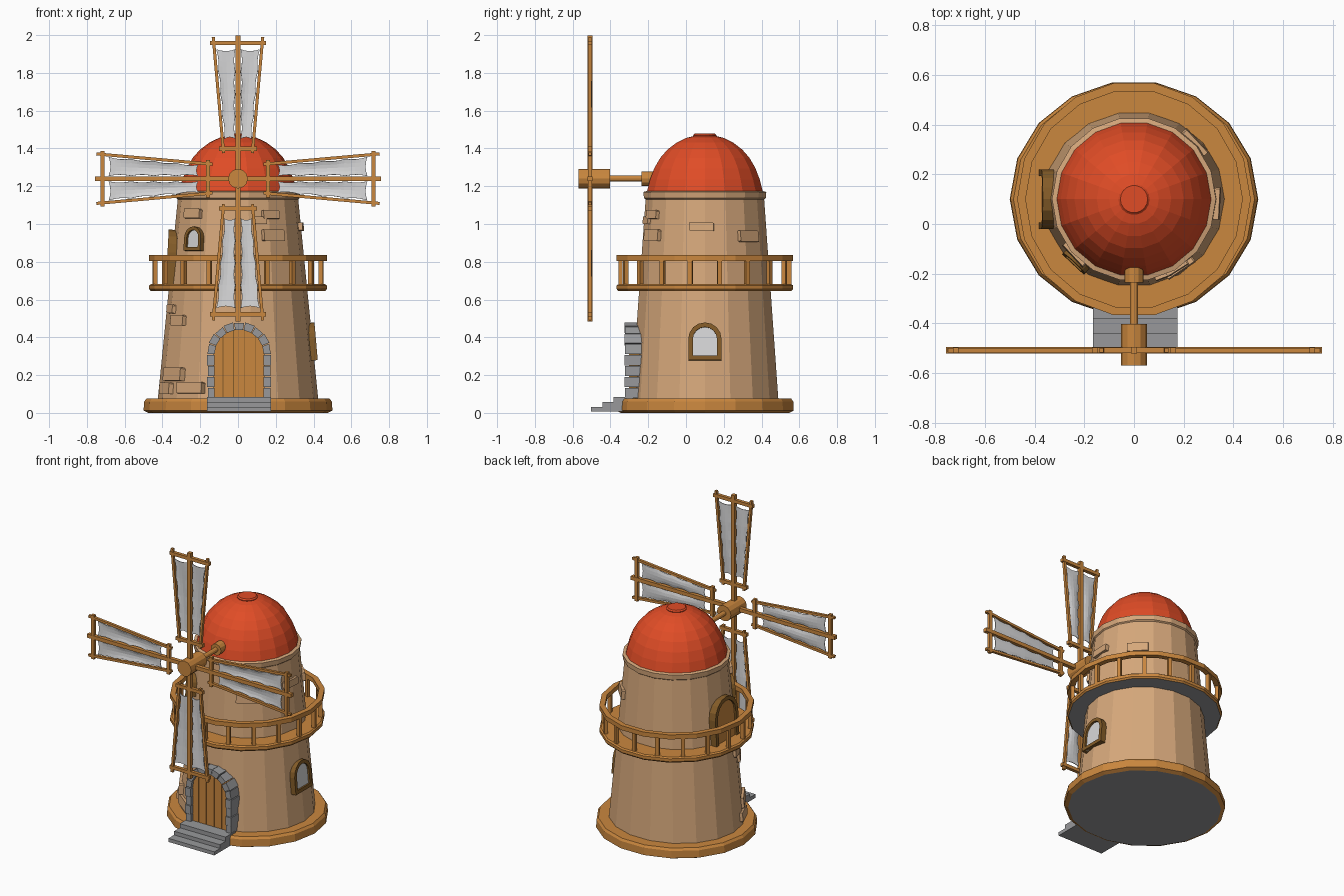
import bpy, bmesh, math
from math import sin, cos, pi, radians
from mathutils import Matrix, Vector

if "Cube" in bpy.data.objects:
    bpy.data.objects.remove(bpy.data.objects["Cube"])

CY = 0.1          # tower axis in y
N = 18            # tower sides


def material(name, rgb):
    m = bpy.data.materials.new(name)
    lin = [(c / 255 / 12.92) if c < 10 else ((c / 255 + 0.055) / 1.055) ** 2.4 for c in rgb]
    m.diffuse_color = (*lin, 1)
    m.use_nodes = True
    m.node_tree.nodes["Principled BSDF"].inputs["Base Color"].default_value = m.diffuse_color
    return m


WALL = material("sand_wall", (214, 168, 123))
WOOD = material("wood", (202, 135, 62))
DARK = material("dark_wood", (132, 92, 40))
RED = material("red_roof", (224, 76, 38))
STONE = material("grey_stone", (152, 153, 155))
CLOTH = material("pale_cloth", (216, 216, 217))


def finish(bm, name, *mats):
    bmesh.ops.recalc_face_normals(bm, faces=bm.faces[:])
    me = bpy.data.meshes.new(name)
    bm.to_mesh(me)
    bm.free()
    ob = bpy.data.objects.new(name, me)
    bpy.context.collection.objects.link(ob)
    for m in mats:
        me.materials.append(m)
    return ob


def prism(bm, pts, y0, y1, mat=Matrix()):
    """Extrude an (x, z) outline from y0 to y1."""
    a = [bm.verts.new(mat @ Vector((x, y0, z))) for x, z in pts]
    b = [bm.verts.new(mat @ Vector((x, y1, z))) for x, z in pts]
    bm.faces.new(a)
    bm.faces.new(b[::-1])
    for i in range(len(pts)):
        j = (i + 1) % len(pts)
        bm.faces.new((a[i], b[i], b[j], a[j]))


def box(bm, x0, x1, y0, y1, z0, z1, mat=Matrix()):
    prism(bm, [(x0, z0), (x1, z0), (x1, z1), (x0, z1)], y0, y1, mat)


def beam(bm, p, q, w, y0, y1, mat=Matrix()):
    """Bar of width w between two (x, z) points."""
    p, q = Vector(p), Vector(q)
    d = (q - p).normalized() * w / 2
    n = Vector((-d.y, d.x))
    prism(bm, [p + n, q + n, q - n, p - n], y0, y1, mat)


def lathe(name, profile, *mats, closed=False, under=None):
    """Revolve (rx, ry, z) rows round the tower axis; under = material slot of downward faces."""
    bm = bmesh.new()
    rings = [[bm.verts.new((rx * cos(2 * pi * i / N), CY + ry * sin(2 * pi * i / N), z))
              for i in range(N)] for rx, ry, z in profile]
    for k in range(len(rings) - (0 if closed else 1)):
        a, b = rings[k], rings[(k + 1) % len(rings)]
        for i in range(N):
            j = (i + 1) % N
            bm.faces.new((a[i], a[j], b[j], b[i]))
    if not closed:
        bm.faces.new(rings[0][::-1])
        bm.faces.new(rings[-1])
    bmesh.ops.recalc_face_normals(bm, faces=bm.faces[:])
    bm.normal_update()
    if under is not None:
        for f in bm.faces:
            if f.normal.z < -0.95:
                f.material_index = under
    return finish(bm, name, *mats)


def wall_radius(z, a):
    t = (z - 0.07) / 1.07
    rx, ry = 0.425 + t * (0.318 - 0.425), 0.395 + t * (0.318 - 0.395)
    return 1 / math.sqrt((cos(a) / rx) ** 2 + (sin(a) / ry) ** 2)


def on_wall(deg, z, tilt=5.0):
    """Matrix with local -y pointing out of the wall at this angle and height."""
    a = radians(deg)
    r = wall_radius(z, a)
    return (Matrix.Translation((r * cos(a), CY + r * sin(a), z))
            @ Matrix.Rotation(a + pi / 2, 4, 'Z') @ Matrix.Rotation(radians(-tilt), 4, 'X'))


def arch(w, h, n=8):
    return [(-w, 0)] + [(-w * cos(pi * i / n), h + w * sin(pi * i / n)) for i in range(n + 1)] + [(w, 0)]


# Tower body, rim and base
lathe("base_ring", [(0.475, 0.452, 0), (0.5, 0.477, 0.012), (0.497, 0.475, 0.06),
                    (0.485, 0.465, 0.075)], WOOD, STONE, under=1)
lathe("tower_wall", [(0.425, 0.395, 0.07), (0.318, 0.318, 1.14)], WALL)
lathe("tower_rim", [(0.318, 0.318, 1.13), (0.326, 0.328, 1.137), (0.33, 0.33, 1.17), (0.305, 0.305, 1.176)], WALL)

# Dome roof with small cap
dome = [(0.312, 1.168), (0.295, 1.235), (0.272, 1.295), (0.24, 1.35),
        (0.2, 1.395), (0.15, 1.432), (0.1, 1.456), (0.05, 1.468)]
lathe("dome_roof", [(r, r, z) for r, z in dome], RED)
lathe("dome_cap", [(r, r, z) for r, z in [(0.06, 1.455), (0.063, 1.47), (0.055, 1.478)]], RED)

# Balcony floor, rail and posts
lathe("balcony_floor", [(0.462, 0.465, 0.645), (0.47, 0.474, 0.655), (0.47, 0.474, 0.675),
                        (0.46, 0.464, 0.682)], WOOD, STONE, under=1)
lathe("balcony_rail", [(0.436, 0.44, 0.805), (0.47, 0.474, 0.805), (0.47, 0.474, 0.835),
                       (0.436, 0.44, 0.835)], WOOD, closed=True)
bm = bmesh.new()
for i in range(N):
    m = Matrix.Translation((0, CY, 0)) @ Matrix.Rotation(2 * pi * (i + 0.5) / N, 4, 'Z')
    box(bm, 0.436, 0.458, -0.012, 0.012, 0.675, 0.81, m)
finish(bm, "balcony_posts", WOOD)

# Raised wall bricks: angle, height, width, thickness in z
bm = bmesh.new()
for deg, z, w, t in [(212, 0.205, 0.17, 0.07), (231, 0.133, 0.17, 0.06), (203, 0.13, 0.13, 0.06),
                     (304, 0.94, 0.13, 0.06), (291, 1.02, 0.07, 0.04), (302, 1.05, 0.1, 0.045),
                     (-3, 0.985, 0.13, 0.045), (43, 0.935, 0.13, 0.06), (223, 1.055, 0.12, 0.05),
                     (213, 0.49, 0.12, 0.055), (200, 0.55, 0.09, 0.045)]:
    m = on_wall(deg, z)
    w, t = w / 2, t / 2
    prism(bm, [(-w, -t + .006), (-w + .006, -t), (w, -t), (w, t - .006), (w - .006, t), (-w, t)],
          -0.012, 0.025, m)
finish(bm, "wall_bricks", WALL)


def arched_opening(name, deg, z, w, h, fw, tilt, frame_mat, pane_mat, y=0.0, planks=0):
    """Arched frame with sill and an inset pane or planked door."""
    m = on_wall(deg, z, tilt) @ Matrix.Translation((0, y, 0))
    bm = bmesh.new()
    out, inn = arch(w, h), arch(w - fw, h)
    for i in range(len(out) - 1):
        prism(bm, [out[i], out[i + 1], inn[i + 1], inn[i]], -0.018, 0.03, m)
    if not planks:
        box(bm, -w, w, -0.018, 0.03, 0, fw, m)
    finish(bm, name + "_frame", frame_mat)
    bm = bmesh.new()
    prism(bm, inn, -0.006, 0.03, m)
    finish(bm, name + "_pane", pane_mat)


# Windows and balcony door
arched_opening("side_window", 0, 0.278, 0.088, 0.112, 0.024, 5, DARK, CLOTH)
arched_opening("front_window", 227, 0.858, 0.06, 0.068, 0.018, 5, DARK, CLOTH)
arched_opening("balcony_door", 180, 0.68, 0.12, 0.17, 0.026, 3, DARK, WOOD, planks=1)

# Front door: planks inside a stone arch
DX = 0.006
bm = bmesh.new()
edges = [-0.135, -0.085, -0.03, 0.03, 0.085, 0.135]
for x0, x1 in zip(edges, edges[1:]):
    x0, x1 = x0 + 0.002, x1 - 0.002
    tops = [(x, 0.31 + math.sqrt(max(0, 0.135 ** 2 - x * x))) for x in (x1, (x0 + x1) / 2, x0)]
    prism(bm, [(x0 + DX, 0.075), (x1 + DX, 0.075)] + [(x + DX, z) for x, z in tops], -0.302, -0.2)
finish(bm, "front_door_planks", WOOD)
bm = bmesh.new()
prism(bm, [(x + DX, z + 0.075) for x, z in arch(0.135, 0.235)], -0.297, -0.2)
finish(bm, "front_door_back", DARK)
bm = bmesh.new()
for s in (-1, 1):
    for k in range(4):
        z = 0.078 + k * 0.058
        e = 0.004 * (k % 2)
        box(bm, DX + s * 0.13, DX + s * (0.166 + e), -0.322 - e, -0.2, z, z + 0.055)
for k in range(9):
    a0, a1 = pi * k / 9 + 0.015, pi * (k + 1) / 9 - 0.015
    ro = 0.168 + 0.004 * (k % 2)
    prism(bm, [(DX + r * cos(a), 0.31 + r * sin(a)) for r, a in
               ((0.13, a0), (ro, a0), (ro, a1), (0.13, a1))], -0.322 - 0.004 * (k % 2), -0.2)
finish(bm, "door_stone_arch", STONE)

# Stone steps
bm = bmesh.new()
for y, z0, z1 in [(-0.503, 0.008, 0.032), (-0.443, 0.008, 0.057), (-0.383, 0.008, 0.085)]:
    box(bm, DX - 0.17, DX + 0.17, y, -0.28, z0, z1)
finish(bm, "stone_steps", STONE)

# Sail axle
HZ = 1.24
bm = bmesh.new()
for r, y0, y1 in [(0.052, -0.57, -0.402), (0.016, -0.41, -0.2), (0.038, -0.235, -0.16)]:
    prism(bm, [(r * cos(2 * pi * i / 12), HZ + r * sin(2 * pi * i / 12)) for i in range(12)], y0, y1)
finish(bm, "sail_axle", WOOD)

# Four sails: spar, crossbars, flared rails and rippled cloth
SY = -0.508


def rail_x(d):
    return 0.078 + (d - 0.155) / 0.56 * 0.05


wood_bm, cloth_bm = bmesh.new(), bmesh.new()
for k in range(4):
    m = Matrix.Translation((0, SY, HZ)) @ Matrix.Rotation(k * pi / 2, 4, 'Y')
    beam(wood_bm, (0, 0.03), (0, 0.757), 0.025, -0.013, 0.013, m)
    for d, w in ((0.158, 0.1), (0.718, 0.147)):
        beam(wood_bm, (-w, d), (w, d), 0.022, -0.011, 0.011, m)
    for s in (-1, 1):
        beam(wood_bm, (s * rail_x(0.135), 0.135), (s * rail_x(0.75), 0.75), 0.016, -0.009, 0.009, m)
        grid = []
        for i in range(17):
            u = i / 16
            d = 0.21 + 0.475 * u
            rip = 0.007 * abs(sin(u * pi * 4))
            x0, x1 = 0.014 + rip, rail_x(d) - 0.01 - rip
            grid.append([cloth_bm.verts.new(m @ Vector((
                s * (x0 + (x1 - x0) * v / 4), 0.008 * sin(u * pi) * sin(v / 4 * pi),
                d + 0.02 * (0.5 - u) * sin(v / 4 * pi)))) for v in range(5)])
        for a, b in zip(grid, grid[1:]):
            for v in range(4):
                cloth_bm.faces.new((a[v], a[v + 1], b[v + 1], b[v]))
finish(wood_bm, "sail_frames", WOOD)
cloth = finish(cloth_bm, "sail_cloth", CLOTH)
mod = cloth.modifiers.new("thickness", 'SOLIDIFY')
mod.thickness = 0.004
mod.offset = 0
